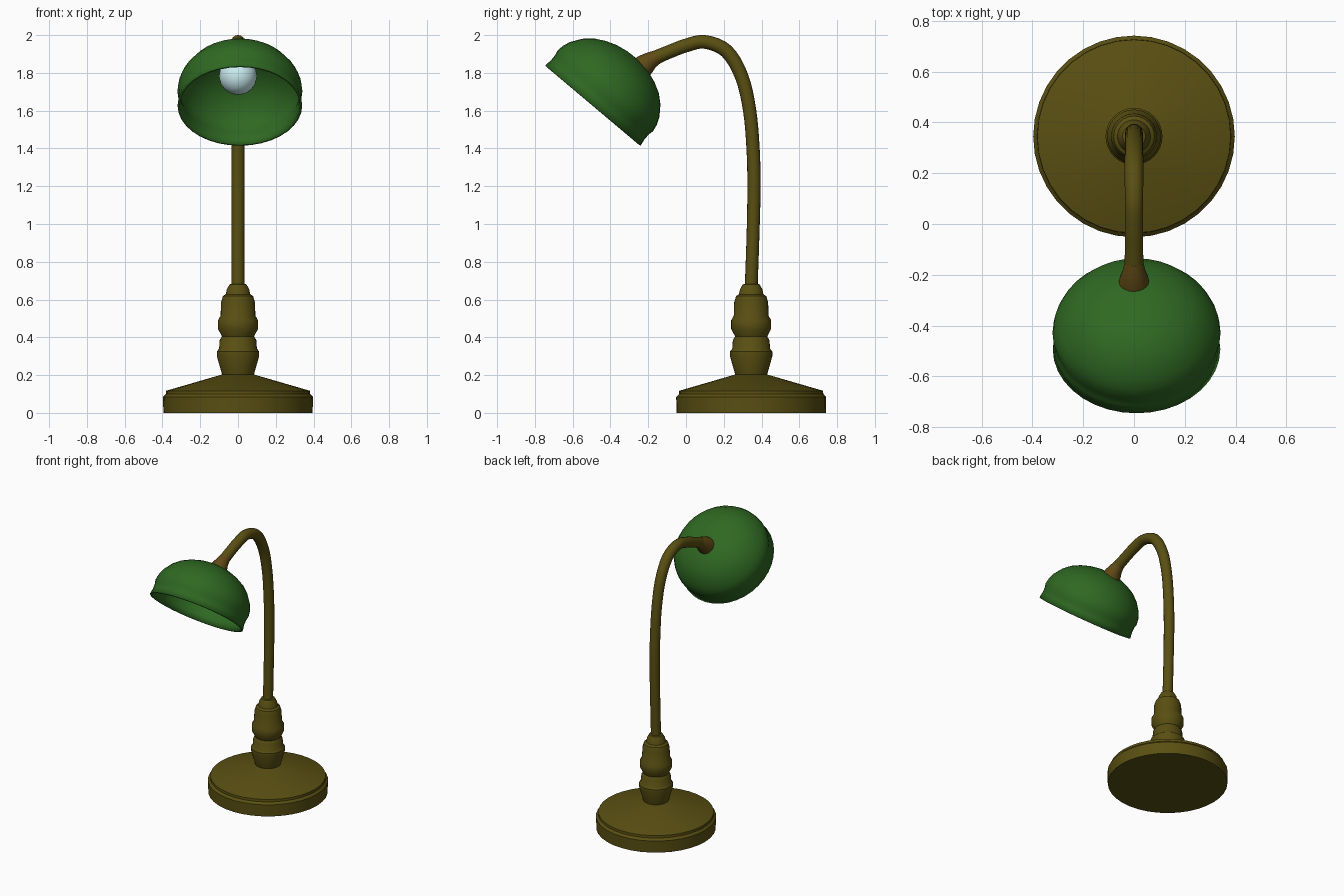
import bpy, bmesh, math
from mathutils import Vector

if "Cube" in bpy.data.objects:
    bpy.data.objects.remove(bpy.data.objects["Cube"])


def material(name, rgb):
    m = bpy.data.materials.new(name)
    m.diffuse_color = (*rgb, 1)
    m.use_nodes = True
    m.node_tree.nodes["Principled BSDF"].inputs["Base Color"].default_value = m.diffuse_color
    return m


brass = material("dark_brass", (0.10, 0.078, 0.006))
copper = material("copper_brown", (0.12, 0.068, 0.008))
green = material("green_enamel", (0.028, 0.14, 0.016))
glass = material("pale_glass", (0.6, 0.85, 0.88))


def finish(ob, mat, angle=35):
    ob.data.materials.append(mat)
    bpy.ops.object.select_all(action='DESELECT')
    ob.select_set(True)
    bpy.context.view_layer.objects.active = ob
    bpy.ops.object.shade_smooth_by_angle(angle=math.radians(angle))
    return ob


def sweep(name, centres, radii, mat, sides=32, loc=(0, 0, 0), tilt=0, caps=True):
    """Rings of given radii around points in the YZ plane, joined into a skin."""
    bm = bmesh.new()
    rings = []
    for i, (y, z) in enumerate(centres):
        a, b = centres[max(i - 1, 0)], centres[min(i + 1, len(centres) - 1)]
        t = Vector((0, b[0] - a[0], b[1] - a[1]))
        t = t.normalized() if t.length > 1e-6 else Vector((0, 0, 1))
        side = Vector((0, t.z, -t.y))
        ring = []
        for k in range(sides):
            w = 2 * math.pi * k / sides
            p = Vector((math.cos(w), 0, 0)) + side * math.sin(w)
            ring.append(bm.verts.new(Vector((0, y, z)) + p * radii[i]))
        rings.append(ring)
    for r, s in zip(rings, rings[1:]):
        for k in range(sides):
            n = (k + 1) % sides
            bm.faces.new((r[k], r[n], s[n], s[k]))
    if caps:
        bm.faces.new(rings[0][::-1])
    bm.faces.new(rings[-1])
    bmesh.ops.recalc_face_normals(bm, faces=bm.faces)
    me = bpy.data.meshes.new(name)
    bm.to_mesh(me)
    bm.free()
    ob = bpy.data.objects.new(name, me)
    bpy.context.collection.objects.link(ob)
    ob.location = loc
    ob.rotation_euler.x = tilt
    return finish(ob, mat)


def turned(name, profile, mat, **kw):
    """Lathe an (r, z) profile."""
    return sweep(name, [(0, z) for r, z in profile], [r for r, z in profile], mat, **kw)


def smooth_path(pts, steps=4):
    """Catmull-Rom interpolation of (y, z, radius) points."""
    p = [Vector(q) for q in pts]
    p = [2 * p[0] - p[1]] + p + [2 * p[-1] - p[-2]]
    out = []
    for a, b, c, d in zip(p, p[1:], p[2:], p[3:]):
        for s in range(steps):
            t = s / steps
            out.append(0.5 * (2 * b + (c - a) * t + (2 * a - 5 * b + 4 * c - d) * t * t
                              + (3 * b - a - 3 * c + d) * t ** 3))
    return out + [p[-2]]


POST_Y = 0.345

# Round foot with stepped edge and conical top
turned("base", [(0.395, 0), (0.397, 0.085), (0.382, 0.1), (0.381, 0.117),
                (0.085, 0.203)], brass, loc=(0, POST_Y, 0), sides=36)

# Turned column
turned("column", [(0.08, 0.19), (0.085, 0.205), (0.112, 0.3), (0.112, 0.325),
                  (0.1, 0.34), (0.097, 0.385), (0.085, 0.405), (0.106, 0.445),
                  (0.106, 0.49), (0.092, 0.515), (0.09, 0.585), (0.08, 0.618),
                  (0.065, 0.628), (0.059, 0.655), (0.045, 0.68), (0.03, 0.684)],
       brass, loc=(0, POST_Y, 0))

# Gooseneck
arm = smooth_path([(0.345, 0.66, 0.034), (0.355, 0.95, 0.034), (0.36, 1.2, 0.035),
                   (0.355, 1.4, 0.035), (0.337, 1.6, 0.035), (0.295, 1.78, 0.036),
                   (0.215, 1.915, 0.037), (0.1, 1.964, 0.036), (0.0, 1.945, 0.036),
                   (-0.1, 1.907, 0.036), (-0.17, 1.877, 0.038)])
sweep("gooseneck_arm", [(p.x, p.y) for p in arm], [p.z for p in arm], brass, sides=16)

# Flared socket joining arm and shade
sweep("shade_socket", [(-0.15, 1.886), (-0.185, 1.868), (-0.215, 1.845), (-0.25, 1.815)],
      [0.037, 0.045, 0.057, 0.062], copper, sides=20)

# Bell shade, open at the rim, tilted forward
TILT = 0.70
RIM = Vector((0.01, -0.493, 1.627))
shade = turned("shade", [(0.33, 0), (0.324, 0.04), (0.325, 0.075), (0.331, 0.1),
                         (0.325, 0.14), (0.309, 0.18), (0.27, 0.235), (0.225, 0.275),
                         (0.17, 0.305), (0.11, 0.326), (0.05, 0.337), (0.012, 0.339)],
               green, loc=RIM, tilt=-TILT, caps=False, sides=36)
solid = shade.modifiers.new("thickness", 'SOLIDIFY')
solid.thickness = 0.012
solid.offset = -1

# Bulb with a neck reaching the shade crown
axis = Vector((0, math.sin(TILT), math.cos(TILT)))
bulb = [(0.1 * math.sin(a), -0.1 * math.cos(a))
        for a in [math.pi * (0.03 + 0.75 * i / 11) for i in range(12)]]
turned("bulb", bulb + [(0.05, 0.09), (0.045, 0.125)], glass, sides=24,
       loc=Vector((0, RIM.y, RIM.z)) + axis * 0.205, tilt=-TILT)
